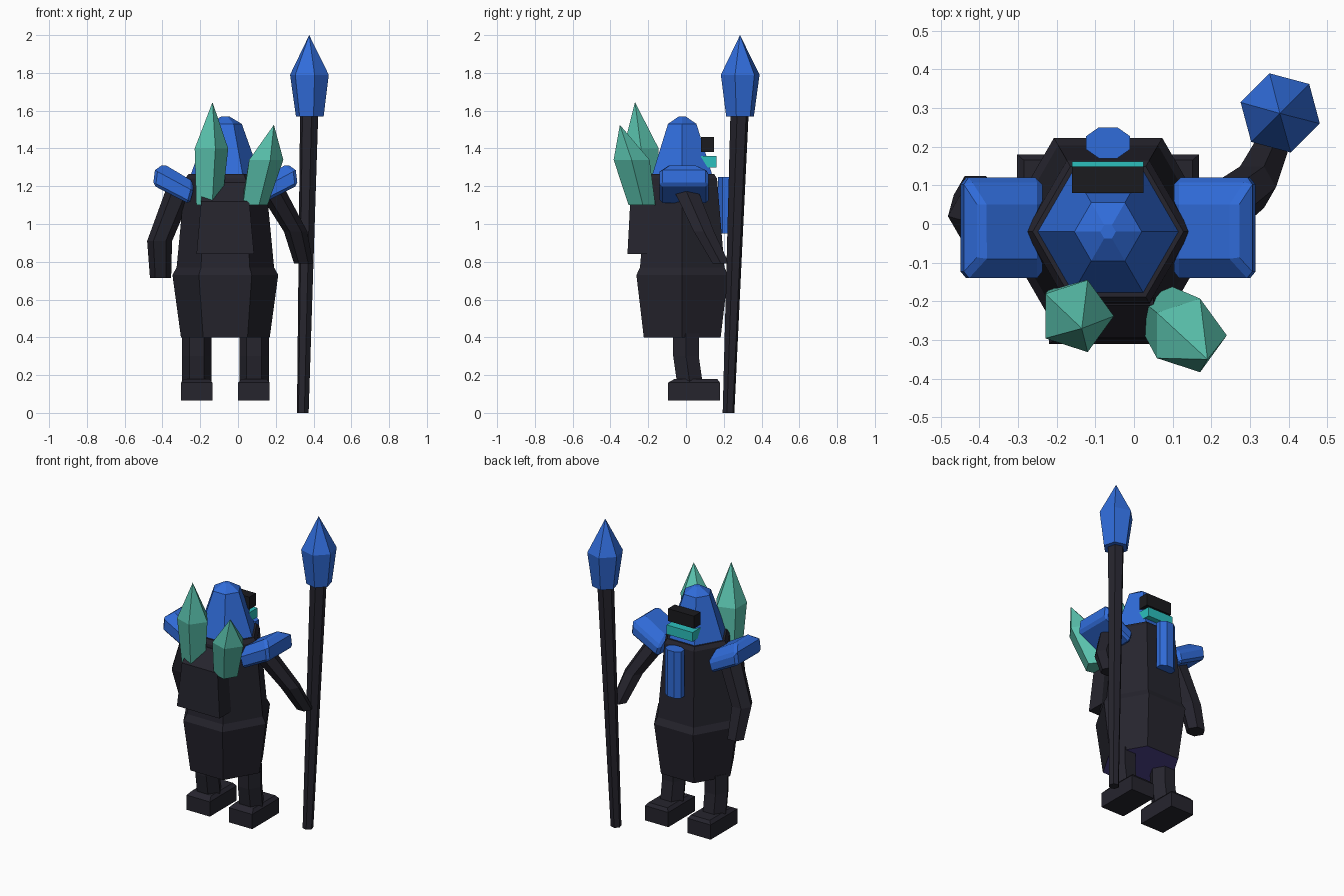
import bpy, bmesh
from math import sin, cos, pi, radians

default = bpy.data.objects.get("Cube")
if default:
    bpy.data.objects.remove(default)


def material(name, rgb):
    m = bpy.data.materials.new(name)
    m.use_nodes = True
    m.diffuse_color = (*rgb, 1)
    m.node_tree.nodes["Principled BSDF"].inputs["Base Color"].default_value = (*rgb, 1)
    return m


cloth = material("charcoal", (0.019, 0.018, 0.027))
black = material("black", (0.011, 0.011, 0.013))
blue = material("blue", (0.03, 0.15, 0.70))
green = material("sea green", (0.10, 0.53, 0.41))
cyan = material("cyan", (0.025, 0.53, 0.51))
purple = material("purple lining", (0.08, 0.058, 0.28))

CX, CY = -0.067, -0.02      # body axis


def ring(x, y, z, r, n=6, start=0, squash=1):
    """Horizontal polygon; start is the angle of its first corner."""
    angles = [radians(start) + 2 * pi * i / n for i in range(n)]
    return [(x + r * cos(a), y + r * squash * sin(a), z) for a in angles]


def rect(x0, x1, y0, y1, z0, z1=None):
    """Rectangle whose height may change from z0 at x0 to z1 at x1."""
    z1 = z0 if z1 is None else z1
    return [(x0, y0, z0), (x1, y0, z1), (x1, y1, z1), (x0, y1, z0)]


def loft(name, rings, mat, tip=None):
    """Skin a stack of rings, with flat caps or a pointed tip."""
    bm = bmesh.new()
    loops = [[bm.verts.new(p) for p in r] for r in rings]
    n = len(loops[0])
    for a, b in zip(loops, loops[1:]):
        for i in range(n):
            j = (i + 1) % n
            bm.faces.new((a[i], a[j], b[j], b[i]))
    bm.faces.new(loops[0][::-1])
    if tip:
        t = bm.verts.new(tip)
        for i in range(n):
            bm.faces.new((loops[-1][i], loops[-1][(i + 1) % n], t))
    else:
        bm.faces.new(loops[-1])
    bmesh.ops.recalc_face_normals(bm, faces=bm.faces)
    me = bpy.data.meshes.new(name)
    bm.to_mesh(me)
    bm.free()
    me.materials.append(mat)
    ob = bpy.data.objects.new(name, me)
    bpy.context.collection.objects.link(ob)
    return ob


def body_rings(profile):
    return [ring(CX, CY, z, r) for z, r in profile]


# Robe with a coloured underside
robe = loft("robe", body_rings([(0.40, 0.235), (0.73, 0.28), (0.77, 0.258),
                                (1.24, 0.213), (1.265, 0.195)]), cloth)
robe.data.materials.append(purple)
for face in robe.data.polygons:
    if face.normal.z < -0.9:
        face.material_index = 1

# Hood
loft("hood", body_rings([(1.25, 0.187), (1.53, 0.087), (1.57, 0.02)]), blue)

# Visor, brow and beard on the face
loft("visor", [rect(-0.16, 0.025, 0.08, 0.162, z) for z in (1.30, 1.36)], cyan)
loft("brow", [rect(-0.16, 0.025, 0.08, 0.148, z) for z in (1.38, 1.46)], black)
loft("beard", [ring(CX, 0.21, z, 0.062, 8, 22.5, 0.7) for z in (0.95, 1.25)], blue)

# Legs, feet and shoulder plates, mirrored about the body axis
for side, word in ((-1, "minus"), (1, "plus")):
    def mx(d):
        return CX + side * d

    loft("leg_" + word, [ring(mx(0.152), y, z, 0.078, 6, 0)
                         for y, z in ((0, 0.42), (0.0, 0.30), (0.02, 0.16))], cloth)
    loft("foot_" + word, [rect(mx(0.068), mx(0.235), -0.095, 0.18, 0.065),
                          rect(mx(0.068), mx(0.235), -0.095, 0.18, 0.16),
                          rect(mx(0.085), mx(0.218), -0.06, 0.165, 0.18)], cloth)
    plate = loft("shoulder_plate_" + word,
                 [rect(mx(0.19), mx(0.383), -0.14, 0.12, 1.105, 1.205),
                  rect(mx(0.17), mx(0.373), -0.14, 0.12, 1.175, 1.285),
                  rect(mx(0.17), mx(0.327), -0.09, 0.05, 1.225, 1.318)], blue)
    bevel = plate.modifiers.new("chamfer", 'BEVEL')
    bevel.width = 0.015
    bevel.segments = 1
    bevel.limit_method = 'ANGLE'
    bevel.angle_limit = radians(50)

# Arms
loft("free_arm", [ring(-0.30, -0.01, 1.20, 0.075),
                  ring(-0.415, 0.02, 0.91, 0.066),
                  ring(-0.41, 0.075, 0.715, 0.056)], cloth)
loft("staff_arm", [ring(0.165, -0.01, 1.20, 0.075),
                   ring(0.305, 0.095, 0.96, 0.062),
                   ring(0.347, 0.185, 0.79, 0.05)], cloth)

# Pack on the far side from the face
loft("pack", [rect(-0.22, 0.085, -0.31, -0.16, 0.84),
              rect(-0.195, 0.06, -0.295, -0.16, 1.12),
              rect(-0.185, 0.05, -0.21, -0.14, 1.22)], cloth)

# Crystals growing from the pack
loft("tall_crystal", [ring(-0.16, -0.215, 1.10, 0.075, 5),
                      ring(-0.15, -0.238, 1.40, 0.098, 5)],
     green, (-0.135, -0.27, 1.645))
loft("short_crystal", [ring(0.082, -0.235, 1.10, 0.075, 5, 5),
                       ring(0.14, -0.288, 1.34, 0.10, 5, 0)],
     green, (0.19, -0.35, 1.525))

# Staff and its pointed head
loft("staff", [ring(0.343, 0.225, 0, 0.032, 6, 45),
               ring(0.377, 0.284, 1.60, 0.05, 6, 45)], cloth)
loft("staff_head", [ring(0.38, 0.286, 1.57, 0.076, 6, 45),
                    ring(0.378, 0.287, 1.79, 0.106, 6, 45)],
     blue, (0.377, 0.286, 2.0))
